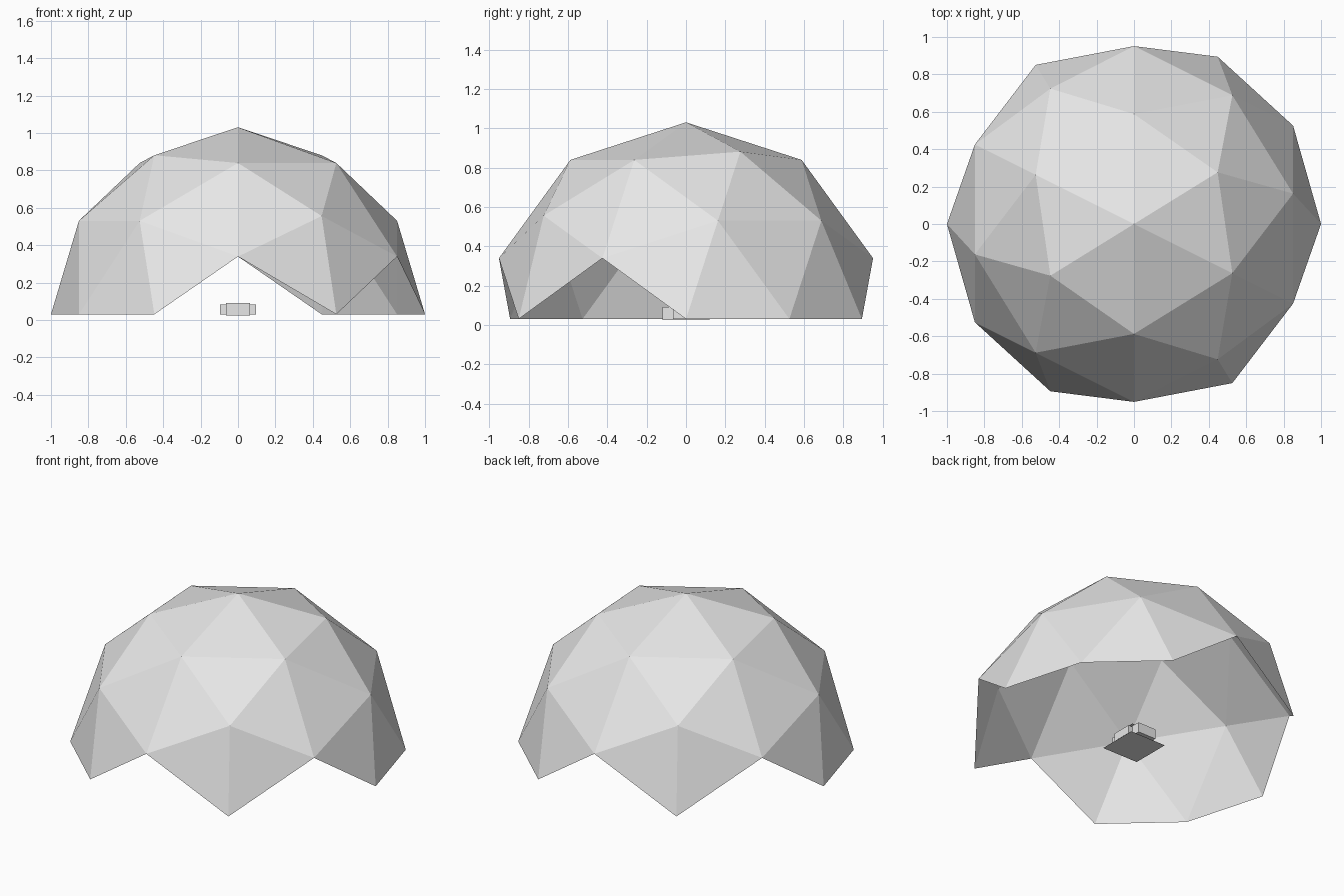
import bpy
import bmesh
from math import radians
from mathutils import Matrix

cube = bpy.data.objects.get("Cube")
if cube:
    bpy.data.objects.remove(cube, do_unlink=True)

# One plain grey for everything
grey = bpy.data.materials.new("light grey")
grey.use_nodes = True
colour = (0.8, 0.8, 0.8, 1)
grey.diffuse_color = colour
grey.node_tree.nodes["Principled BSDF"].inputs["Base Color"].default_value = colour


def finish(bm, name):
    mesh = bpy.data.meshes.new(name)
    bm.to_mesh(mesh)
    bm.free()
    mesh.materials.append(grey)
    obj = bpy.data.objects.new(name, mesh)
    bpy.context.collection.objects.link(obj)
    return obj


def box(name, half_x, half_y, bottom, top):
    bm = bmesh.new()
    bmesh.ops.create_cube(bm, size=2)
    bmesh.ops.scale(bm, verts=bm.verts, vec=(half_x, half_y, (top - bottom) / 2))
    bmesh.ops.translate(bm, verts=bm.verts, vec=(0, 0, (top + bottom) / 2))
    return finish(bm, name)


def sheet(name, half, height):
    bm = bmesh.new()
    bmesh.ops.create_grid(bm, x_segments=1, y_segments=1, size=half)
    bmesh.ops.translate(bm, verts=bm.verts, vec=(0, 0, height))
    return finish(bm, name)


# Geodesic shell: tilted icosphere, only whole triangles above the equator,
# which leaves four open triangular doorways
bm = bmesh.new()
bmesh.ops.create_icosphere(bm, subdivisions=2, radius=1)
tilt = Matrix.Rotation(radians(18), 4, 'X') @ Matrix.Rotation(radians(90), 4, 'Y')
bm.transform(tilt)
below = [v for v in bm.verts if v.co.z < -0.01]
bmesh.ops.delete(bm, geom=below, context='VERTS')
bmesh.ops.translate(bm, verts=bm.verts, vec=(0, 0, 0.03))
finish(bm, "dome_shell")

# Small unit at the centre of the floor
sheet("floor_plate", 0.13, 0)
box("unit_long_body", 0.065, 0.12, 0.025, 0.09)
box("unit_cross_body", 0.097, 0.065, 0.03, 0.083)
sheet("unit_top_plate", 0.08, 0.094)
